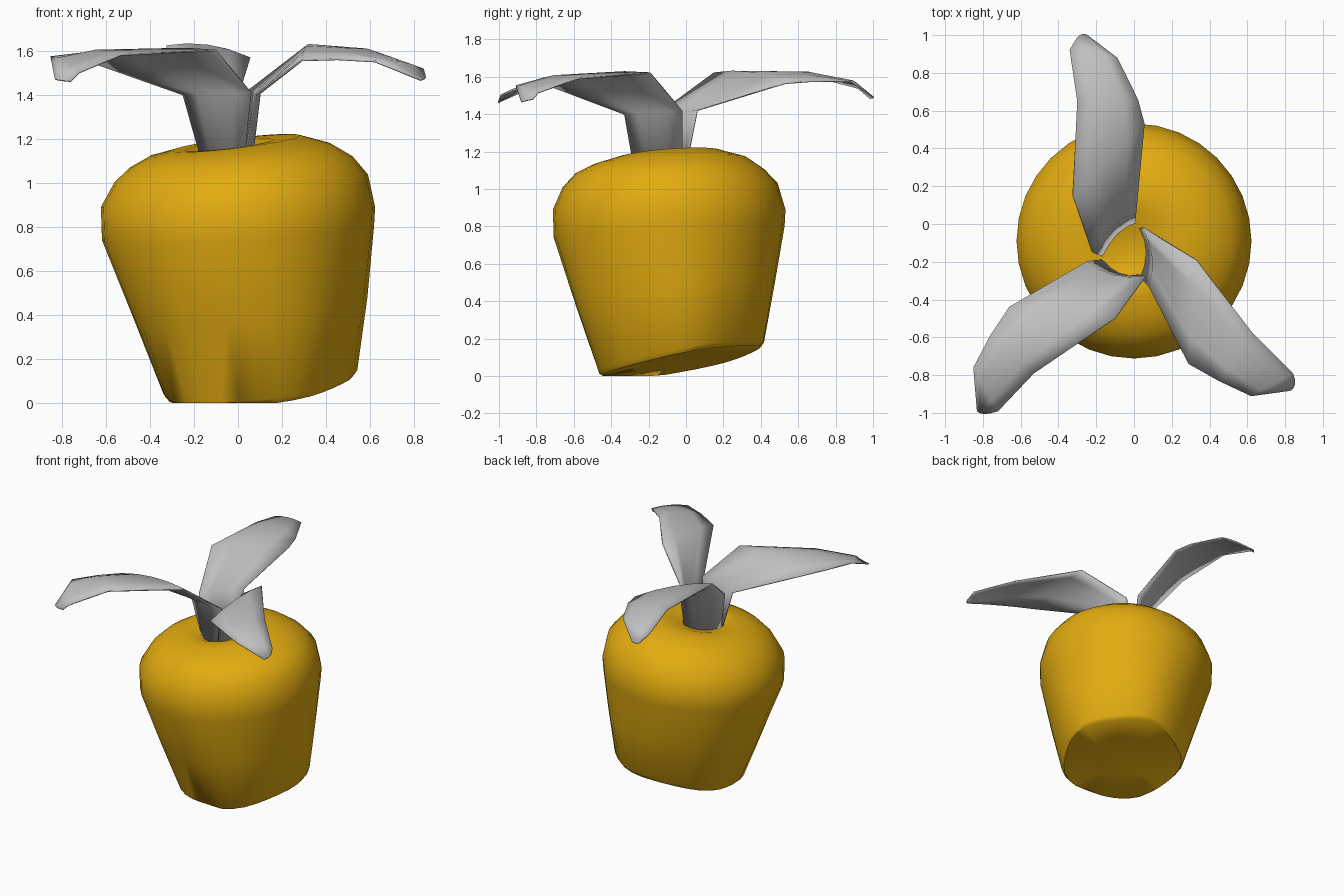
import bpy, math
from mathutils import Vector


def material(name, rgb):
    m = bpy.data.materials.new(name)
    m.diffuse_color = (*rgb, 1)
    return m


GOLD = material("golden_skin", (0.76, 0.41, 0.005))
GREY = material("grey_leaf", (0.53, 0.53, 0.53))


def make(name, verts, faces, mat, angle):
    me = bpy.data.meshes.new(name)
    me.from_pydata(verts, [], faces)
    me.materials.append(mat)
    ob = bpy.data.objects.new(name, me)
    bpy.context.collection.objects.link(ob)
    bpy.ops.object.select_all(action='DESELECT')
    ob.select_set(True)
    bpy.context.view_layer.objects.active = ob
    bpy.ops.object.shade_smooth_by_angle(angle=math.radians(angle))
    return ob


# Fruit body: tilted rings (centre x, centre y, radius, height, x slope, y slope, lobe depth)
RINGS = [
    (0.08, -0.04, 0.22, 0.085, 0.12, 0.19, 0.00),
    (0.09, -0.03, 0.42, 0.070, 0.12, 0.19, 0.03),
    (0.09, -0.03, 0.44, 0.095, 0.12, 0.19, 0.03),
    (0.05, -0.06, 0.53, 0.430, 0.09, 0.12, 0.015),
    (0.00, -0.09, 0.617, 0.77, 0.05, 0.05, 0.00),
    (0.00, -0.09, 0.622, 0.89, 0.00, 0.00, 0.00),
    (0.015, -0.085, 0.575, 1.02, 0.03, 0.02, 0.00),
    (0.015, -0.085, 0.505, 1.095, 0.05, 0.02, 0.00),
    (0.01, -0.085, 0.41, 1.15, 0.07, 0.05, 0.00),
    (-0.01, -0.10, 0.29, 1.18, 0.12, 0.08, 0.00),
    (-0.04, -0.12, 0.20, 1.172, 0.12, 0.08, 0.00),
    (-0.05, -0.14, 0.12, 1.14, 0.08, 0.05, 0.00),
]
N = 32
verts, faces = [], []
for cx, cy, r, z, sx, sy, lobe in RINGS:
    for i in range(N):
        a = 2 * math.pi * i / N
        rr = r * (1 + lobe * math.cos(5 * (a + 2.4)))
        dx, dy = rr * math.cos(a), rr * math.sin(a)
        verts.append((cx + dx, cy + dy, max(0.0, z + sx * dx + sy * dy)))
for k in range(len(RINGS) - 1):
    for i in range(N):
        j = (i + 1) % N
        faces.append((k * N + i, k * N + j, (k + 1) * N + j, (k + 1) * N + i))
faces.append(tuple(reversed(range(N))))
top = len(verts)
verts.append((-0.05, -0.15, 1.11))
last = (len(RINGS) - 1) * N
for i in range(N):
    faces.append((last + i, last + (i + 1) % N, top))
make("fruit_body", verts, faces, GOLD, 50)

# Leaves: high edge and low edge from the sheath in the dimple out to the tip
AXIS = Vector((-0.06, -0.16, 0))
LEAVES = {
    "back_leaf": (
        [(-0.17, -0.17, 1.12), (-0.22, -0.15, 1.40), (-0.325, 0.15, 1.62),
         (-0.30, 0.65, 1.61), (-0.34, 0.92, 1.54), (-0.30, 0.985, 1.485)],
        [(0.01, 0.00, 1.12), (0.01, 0.06, 1.42), (0.055, 0.53, 1.565),
         (0.02, 0.66, 1.575), (-0.09, 0.88, 1.575), (-0.25, 1.00, 1.49)]),
    "right_leaf": (
        [(0.03, -0.02, 1.12), (0.05, -0.02, 1.42), (0.33, -0.19, 1.62),
         (0.63, -0.58, 1.59), (0.84, -0.79, 1.515), (0.85, -0.82, 1.48)],
        [(0.03, -0.28, 1.12), (0.08, -0.33, 1.40), (0.29, -0.74, 1.555),
         (0.45, -0.83, 1.56), (0.62, -0.91, 1.55), (0.83, -0.88, 1.465)]),
    "left_leaf": (
        [(0.03, -0.27, 1.12), (0.06, -0.28, 1.41), (-0.10, -0.50, 1.60),
         (-0.53, -0.79, 1.58), (-0.72, -0.99, 1.50), (-0.76, -1.00, 1.46)],
        [(-0.17, -0.19, 1.12), (-0.25, -0.20, 1.40), (-0.66, -0.44, 1.545),
         (-0.76, -0.59, 1.56), (-0.85, -0.76, 1.57), (-0.83, -0.99, 1.47)]),
}
OUT = (0.035, 0.035, 0.0, 0.0, 0.0, 0.01)
UP = (0.0, 0.0, 0.03, 0.03, 0.015, 0.0)
COLS = 5
for name, (high, low) in LEAVES.items():
    verts, faces = [], []
    for k in range(len(high)):
        h, l = Vector(high[k]), Vector(low[k])
        out = (h + l) / 2 - AXIS
        out.z = 0
        out.normalize()
        for c in range(COLS):
            t = c / (COLS - 1)
            bow = 4 * t * (1 - t)
            verts.append(h.lerp(l, t) + bow * (out * OUT[k] + Vector((0, 0, UP[k]))))
    for k in range(len(high) - 1):
        for c in range(COLS - 1):
            a = k * COLS + c
            faces.append((a, a + COLS, a + COLS + 1, a + 1))
    leaf = make(name, verts, faces, GREY, 60)
    thick = leaf.modifiers.new("thickness", 'SOLIDIFY')
    thick.thickness = 0.008
    thick.offset = 0
